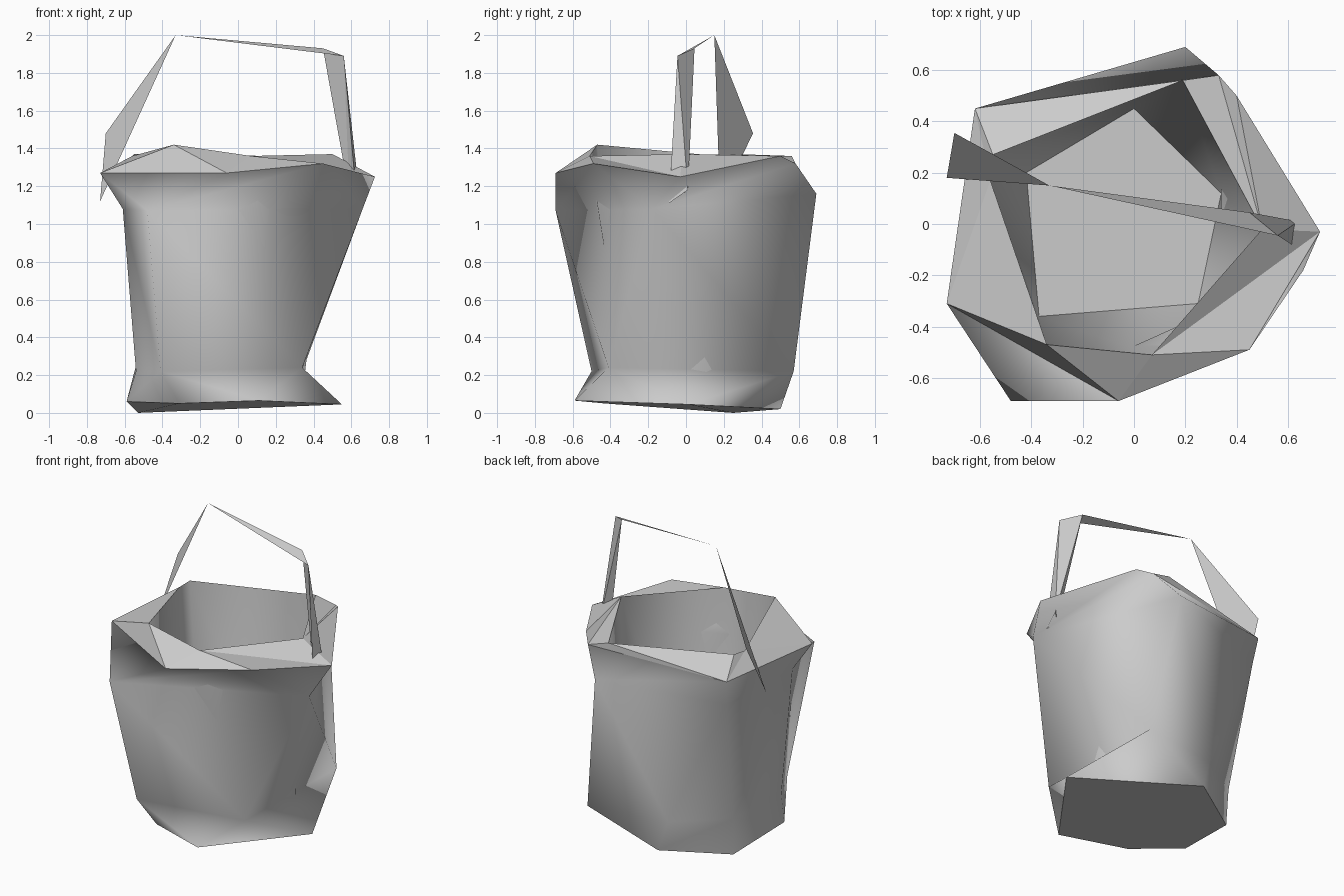
import bpy, bmesh
from math import atan2, pi

if "Cube" in bpy.data.objects:
    bpy.data.objects.remove(bpy.data.objects["Cube"])

def finish(bm, name):
    me = bpy.data.meshes.new(name)
    bm.to_mesh(me)
    bm.free()
    ob = bpy.data.objects.new(name, me)
    bpy.context.collection.objects.link(ob)
    return ob

def angle(v):
    return atan2(v.co.y, v.co.x)

def zip_rings(bm, a, b):
    """Join two closed rings of different point counts with triangles."""
    n, m, i, j = len(a), len(b), 0, 0
    def at(r, k):
        return angle(r[k % len(r)]) + 2 * pi * (k // len(r))
    while i < n or j < m:
        if j >= m or (i < n and at(a, i + 1) <= at(b, j + 1)):
            f = (a[i % n], a[(i + 1) % n], b[j % m])
            i += 1
        else:
            f = (a[i % n], b[(j + 1) % m], b[j % m])
            j += 1
        bm.faces.new(f)

# Bucket: rings from the base, up the outside, over the rim, down the inside
base = [(.55, .01, .045), (-.14, .5, .02), (-.53, .25, 0), (-.59, -.21, .06),
        (-.31, -.43, .05), (.11, -.59, .065)]
lower = [(.34, -.41, .24), (.34, .57, .22), (-.2, .48, .22), (-.54, .26, .25),
         (-.54, -.25, .22), (-.41, -.5, .22)]
upper = [(.66, -.18, 1.08), (.2, .69, 1.16), (-.6, .42, 1.1), (-.61, -.27, 1.08),
         (-.48, -.69, 1.07)]
rim = [(.725, -.03, 1.25), (.4, .5, 1.36), (.33, .58, 1.32),
       (-.62, .45, 1.27), (-.73, -.31, 1.27), (-.06, -.69, 1.27), (.45, -.49, 1.32)]
lip = [(.5, -.02, 1.37), (.19, .56, 1.36), (-.55, .27, 1.37), (-.56, .17, 1.36),
       (-.34, -.47, 1.42), (.07, -.51, 1.36)]
floor = [(.34, .12, .1), (0, .45, .1), (-.42, .2, .1), (-.37, -.36, .1), (.25, -.31, .1)]

bm = bmesh.new()
rings = [sorted((bm.verts.new(p) for p in r), key=angle)
         for r in (base, lower, upper, rim, lip, floor)]
for a, b in zip(rings, rings[1:]):
    zip_rings(bm, a, b)
bm.faces.new(rings[0])
bm.faces.new(rings[-1])
bmesh.ops.recalc_face_normals(bm, faces=bm.faces[:])

# Smooth walls, sharp edges around the base, rim and floor
for f in bm.faces:
    f.smooth = True
for group in (rings[0], rings[3] + rings[4], rings[5]):
    for e in bm.edges:
        if all(v in group for v in e.verts):
            e.smooth = False
finish(bm, "bucket")

# Handle: left blade, top bar and folded right leg
points = dict(apex=(-.33, .15, 2), left_out=(-.70, .355, 1.48), left_low=(-.73, .18, 1.12),
              bar_in=(.45, .045, 1.93), bar_out=(.56, -.045, 1.89),
              leg_a=(.63, -.09, 1.11), leg_b=(.64, .01, 1.18), leg_c=(.59, -.03, 1.15))
bm = bmesh.new()
v = {k: bm.verts.new(p) for k, p in points.items()}
for names in ("apex left_out left_low", "apex bar_out bar_in", "bar_out leg_a leg_b",
              "bar_out leg_b bar_in", "bar_in leg_b leg_c",
              "bar_in leg_c bar_out", "bar_out leg_c leg_a"):
    bm.faces.new([v[k] for k in names.split()])
finish(bm, "handle")
